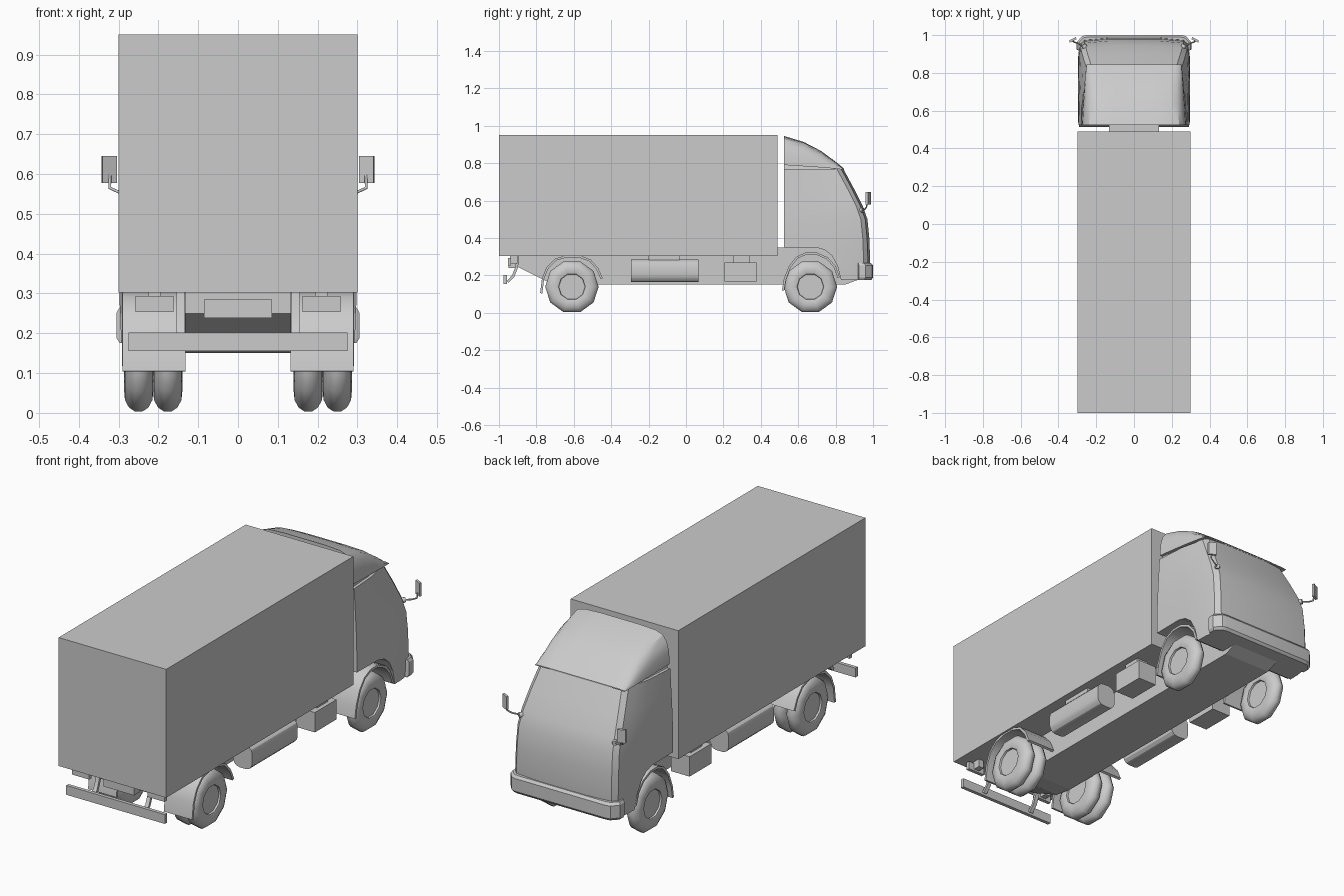
import bpy, bmesh, math
from mathutils import Vector

if "Cube" in bpy.data.objects:
    bpy.data.objects.remove(bpy.data.objects["Cube"])

grey = bpy.data.materials.new("plain_grey")
grey.diffuse_color = (0.6, 0.6, 0.6, 1)
grey.use_nodes = True
grey.node_tree.nodes["Principled BSDF"].inputs["Base Color"].default_value = grey.diffuse_color


def finish(name, bm, angle=30, bevel=0):
    bmesh.ops.recalc_face_normals(bm, faces=bm.faces[:])
    me = bpy.data.meshes.new(name)
    bm.to_mesh(me)
    bm.free()
    me.materials.append(grey)
    ob = bpy.data.objects.new(name, me)
    bpy.context.collection.objects.link(ob)
    if bevel:
        m = ob.modifiers.new("bevel", 'BEVEL')
        m.width, m.segments = bevel, 2
    if angle:
        smooth(ob, angle)
    return ob


def smooth(ob, angle):
    bpy.ops.object.select_all(action='DESELECT')
    ob.select_set(True)
    bpy.context.view_layer.objects.active = ob
    bpy.ops.object.shade_smooth_by_angle(angle=math.radians(angle))


def loft(name, rings, closed=True, angle=30, bevel=0):
    """Skin a list of equal-length rings and cap both ends."""
    bm = bmesh.new()
    vs = [[bm.verts.new(p) for p in r] for r in rings]
    n = len(rings[0])
    for a, b in zip(vs, vs[1:]):
        for i in range(n):
            j = (i + 1) % n
            bm.faces.new((a[i], a[j], b[j], b[i]))
    bm.faces.new(vs[0])
    bm.faces.new(vs[-1])
    return finish(name, bm, angle, bevel)


def prism(name, pts, x0, x1, angle=30):
    """Extrude a (y, z) outline along x."""
    return loft(name, [[(x, y, z) for y, z in pts] for x in (x0, x1)], angle=angle)


def box(name, x0, x1, y0, y1, z0, z1):
    return prism(name, [(y0, z0), (y1, z0), (y1, z1), (y0, z1)], x0, x1, 0)


def strip(name, pts, t, x0, x1):
    """Thin sheet following a (y, z) path, thickened to the right of it."""
    inner = []
    for i, p in enumerate(pts):
        d = Vector(pts[min(i + 1, len(pts) - 1)]) - Vector(pts[max(i - 1, 0)])
        d.normalize()
        inner.append((p[0] + d.y * t, p[1] - d.x * t))
    return prism(name, list(pts) + inner[::-1], x0, x1, 35)


def wheel(name, x0, x1, y):
    """Lathed tyre with a recessed hub, ten sides."""
    R, n = 0.143, 10
    half = [(0.0, 0.014), (0.07, 0.014), (0.072, 0.005), (0.09, 0.0),
            (0.112, 0.002), (0.132, 0.012), (0.143, 0.028)]
    prof = [(r, x0 + d) for r, d in half] + [(r, x1 - d) for r, d in half[::-1]]
    zc = R * math.cos(math.pi / n) + 0.003
    bm = bmesh.new()
    rows = []
    for k in range(n):
        a = 2 * math.pi * k / n
        rows.append([bm.verts.new((x, y + r * math.cos(a), zc + r * math.sin(a))) for r, x in prof])
    for k in range(n):
        a, b = rows[k], rows[(k + 1) % n]
        for i in range(len(prof) - 1):
            bm.faces.new((a[i], a[i + 1], b[i + 1], b[i]))
    bmesh.ops.remove_doubles(bm, verts=bm.verts[:], dist=1e-5)
    return finish(name, bm, 40)


def tube(name, pts, r):
    cu = bpy.data.curves.new(name, 'CURVE')
    cu.dimensions = '3D'
    cu.bevel_depth, cu.bevel_resolution, cu.use_fill_caps = r, 1, True
    sp = cu.splines.new('POLY')
    sp.points.add(len(pts) - 1)
    for q, p in zip(sp.points, pts):
        q.co = (*p, 1)
    cu.materials.append(grey)
    ob = bpy.data.objects.new(name, cu)
    bpy.context.collection.objects.link(ob)


# Cargo box and chassis
box("cargo_box", -0.3, 0.3, -1.0, 0.49, 0.303, 0.95)
prism("chassis", [(-0.91, 0.31), (-0.91, 0.25), (-0.74, 0.165), (-0.64, 0.15), (0.85, 0.15),
                  (0.93, 0.18), (0.93, 0.35), (0.45, 0.35), (0.45, 0.31)], -0.133, 0.133, 0)


# Cab: horizontal rings, rounded front corners, leaning windscreen
def cab_ring(z, yf, wf, wb, yb=0.525):
    side = [(wb, yb), ((wb + wf) / 2 + 0.003, (yb + yf) / 2), (wf, yf - 0.09), (wf - 0.008, yf - 0.035),
            (wf - 0.03, yf - 0.012), (0.13, yf)]
    return [(x, y, z) for x, y in side] + [(-x, y, z) for x, y in side[::-1]]


cab = loft("cab", [cab_ring(*a) for a in (
    (0.175, 0.975, 0.292, 0.292), (0.27, 0.985, 0.295, 0.295), (0.4, 0.98, 0.294, 0.295),
    (0.5, 0.97, 0.291, 0.294), (0.57, 0.945, 0.285, 0.291), (0.66, 0.9, 0.272, 0.286),
    (0.768, 0.842, 0.253, 0.28), (0.768, 0.83, 0.24, 0.265), (0.79, 0.79, 0.235, 0.262))])
arch = prism("arch_cutter", [(0.5, 0.1), (0.5, 0.35), (0.69, 0.35), (0.74, 0.337), (0.78, 0.305),
                             (0.81, 0.25), (0.83, 0.17), (0.83, 0.1)], -0.4, 0.4, 0)
mod = cab.modifiers.new("arch", 'BOOLEAN')
mod.operation, mod.object, mod.solver = 'DIFFERENCE', arch, 'EXACT'
bpy.ops.object.select_all(action='DESELECT')
bpy.context.view_layer.objects.active = cab
cab.select_set(True)
# the arch cut has to come before the smoothing
bpy.ops.object.modifier_move_to_index(modifier="arch", index=0)
bpy.ops.object.modifier_apply(modifier="arch")
bpy.data.objects.remove(arch)
smooth(cab, 30)

# Roof fairing: arched sections shrinking towards the windscreen
rings = []
for y, w, z0, z1 in ((0.525, 0.277, 0.79, 0.945), (0.63, 0.271, 0.783, 0.913), (0.72, 0.264, 0.777, 0.866),
                     (0.79, 0.258, 0.771, 0.815), (0.845, 0.251, 0.765, 0.771)):
    arc = [(1, 0), (0.985, 0.4), (0.94, 0.7), (0.86, 0.89), (0.72, 0.97), (0.4, 1)]
    half = [(w * u, y, z0 + (z1 - z0) * v) for u, v in arc]
    rings.append(half + [(-x, b, z) for x, b, z in half[::-1]])
loft("roof_fairing", rings)

# Wrap-around cab bumper
plan = [(0.296, 0.92), (0.305, 0.925), (0.305, 0.96), (0.275, 0.995), (0.25, 1.0)]
plan += [(-x, y) for x, y in plan[::-1]]
loft("cab_bumper", [[(x * k, 0.9 + (y - 0.9) * (0.9 if k < 1 else 1), z) for x, y in plan]
                    for z, k in ((0.175, 0.975), (0.188, 1), (0.252, 1), (0.265, 0.975))])

# Rear details
box("number_plate_holder", -0.085, 0.085, -0.95, -0.905, 0.238, 0.285)
box("underrun_bar", -0.275, 0.275, -0.975, -0.957, 0.155, 0.202)

rear_guard = [(-0.78, 0.105), (-0.77, 0.185), (-0.745, 0.245), (-0.7, 0.29), (-0.64, 0.307), (-0.57, 0.307),
              (-0.51, 0.285), (-0.47, 0.24), (-0.445, 0.185)]
front_guard = [(0.513, 0.12), (0.523, 0.18), (0.55, 0.25), (0.59, 0.3), (0.64, 0.322), (0.7, 0.322),
               (0.76, 0.295), (0.8, 0.25), (0.822, 0.19)]
for s, side in ((1, "right"), (-1, "left")):
    def mx(a, b):
        return (a, b) if s > 0 else (-b, -a)

    # Wheels and mudguards
    wheel(f"rear_outer_wheel_{side}", *mx(0.213, 0.286), -0.61)
    wheel(f"rear_inner_wheel_{side}", *mx(0.14, 0.213), -0.61)
    wheel(f"front_wheel_{side}", *mx(0.213, 0.286), 0.665)
    strip(f"rear_mudguard_{side}", rear_guard, 0.012, *mx(0.132, 0.29))
    strip(f"front_mudguard_{side}", front_guard, 0.012, *mx(0.132, 0.292))

    # Side tank with rounded edges, tool box and their hangers
    c = [(0.178 + 0.052, 0.225)]
    ring = []
    for cx, cz, a0 in ((0.25, 0.25, 0), (0.215, 0.25, 90), (0.215, 0.2, 180), (0.25, 0.2, 270)):
        for k in range(4):
            a = math.radians(a0 + 30 * k)
            ring.append((s * (cx + 0.035 * math.cos(a)), cz + 0.035 * math.sin(a)))
    loft(f"side_tank_{side}", [[(x, y, z) for x, z in ring] for y in (-0.295, 0.068)])
    box(f"tank_hanger_{side}", *mx(0.2, 0.265), -0.2, -0.035, 0.275, 0.31)
    box(f"tool_box_{side}", *mx(0.18, 0.285), 0.205, 0.378, 0.168, 0.268)
    box(f"tool_box_hanger_{side}", *mx(0.2, 0.265), 0.25, 0.34, 0.265, 0.31)

    # Tail lights, underrun brackets
    box(f"tail_light_{side}", *mx(0.162, 0.258), -0.953, -0.935, 0.253, 0.294)
    box(f"tail_light_arm_{side}", *mx(0.195, 0.225), -0.94, -0.9, 0.262, 0.31)
    strip(f"underrun_bracket_{side}", [(-0.958, 0.17), (-0.93, 0.2), (-0.912, 0.245), (-0.905, 0.31)],
          0.014, *mx(0.135, 0.155))

    # Wing mirrors
    tube(f"mirror_arm_{side}", [(s * 0.262, 0.94, 0.548), (s * 0.3, 0.958, 0.555),
                                (s * 0.322, 0.965, 0.565), (s * 0.322, 0.972, 0.6)], 0.004)
    tube(f"mirror_base_{side}", [(s * 0.255, 0.93, 0.548), (s * 0.268, 0.948, 0.548)], 0.013)
    face = [(0.304, 0.978), (0.34, 0.96), (0.343, 0.972), (0.308, 0.99)]
    loft(f"wing_mirror_{side}", [[(s * x, y, z) for x, y in face] for z in (0.578, 0.645)], angle=0)
